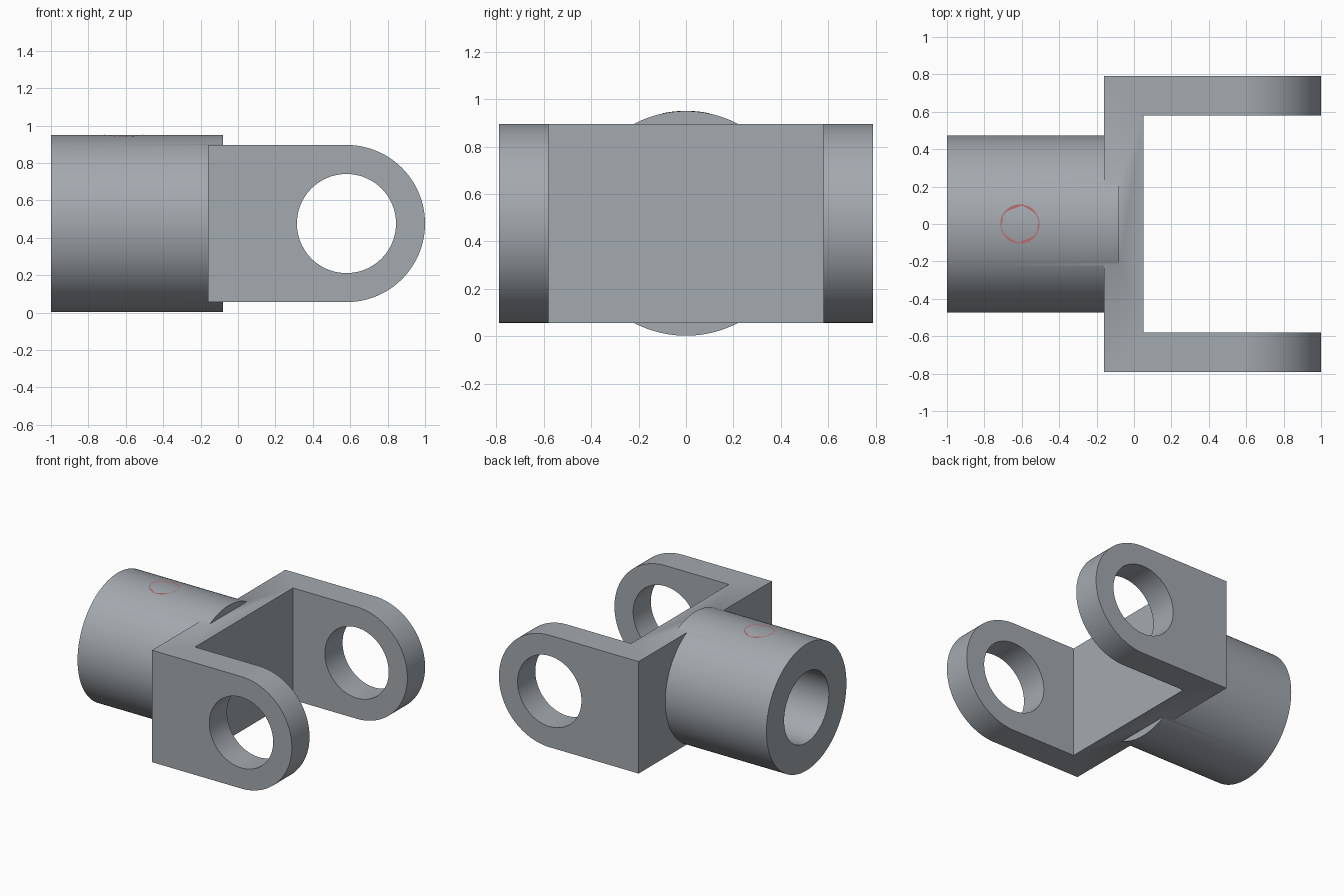
import bpy, bmesh, math
from mathutils import Vector

if "Cube" in bpy.data.objects:
    bpy.data.objects.remove(bpy.data.objects["Cube"])

CZ = 0.476          # height of the shank axis and of the lug holes
R_SHANK = 0.474
R_BORE = 0.265
R_LUG = 0.42
LUG_X = 0.58


def material(name, rgb):
    m = bpy.data.materials.new(name)
    m.diffuse_color = (*rgb, 1)
    m.use_nodes = True
    m.node_tree.nodes["Principled BSDF"].inputs["Base Color"].default_value = m.diffuse_color
    return m


steel = material("steel grey", (0.37, 0.40, 0.43))
red = material("marker red", (0.50, 0.16, 0.16))


def add_object(name, bm, mat):
    bmesh.ops.recalc_face_normals(bm, faces=bm.faces)
    me = bpy.data.meshes.new(name)
    bm.to_mesh(me)
    bm.free()
    me.materials.append(mat)
    ob = bpy.data.objects.new(name, me)
    bpy.context.collection.objects.link(ob)
    return ob


def prism(name, points, offset):
    """Extrude a closed 3D outline along an offset."""
    bm = bmesh.new()
    face = bm.faces.new([bm.verts.new(p) for p in points])
    ext = bmesh.ops.extrude_face_region(bm, geom=[face])
    moved = [v for v in ext["geom"] if isinstance(v, bmesh.types.BMVert)]
    bmesh.ops.translate(bm, verts=moved, vec=offset)
    return add_object(name, bm, steel)


def rod_x(name, r, x0, x1, n=128):
    ring = [(x0, r * math.cos(2 * math.pi * i / n), CZ + r * math.sin(2 * math.pi * i / n))
            for i in range(n)]
    return prism(name, ring, (x1 - x0, 0, 0))


def boolean(target, tool, operation):
    mod = target.modifiers.new(operation.lower(), 'BOOLEAN')
    mod.operation, mod.object, mod.solver = operation, tool, 'EXACT'
    bpy.context.view_layer.objects.active = target
    bpy.ops.object.modifier_apply(modifier=mod.name)
    bpy.data.objects.remove(tool)


# Fork: rounded side profile, extruded across the full width
arc = [math.radians(-90 + 180 * i / 64) for i in range(65)]
side = [(-0.16, -0.79, CZ - R_LUG)]
side += [(LUG_X + R_LUG * math.cos(a), -0.79, CZ + R_LUG * math.sin(a)) for a in arc]
side += [(-0.16, -0.79, CZ + R_LUG)]
yoke = prism("clevis_yoke", side, (0, 1.58, 0))

# Slot between the two lugs
slot = [(0.05, -0.58, -1), (2, -0.58, -1), (2, 0.58, -1), (0.05, 0.58, -1)]
boolean(yoke, prism("slot_cutter", slot, (0, 0, 3)), 'DIFFERENCE')

# Cross hole through both lugs
hole = [(LUG_X + R_BORE * math.cos(2 * math.pi * i / 96), -1,
         CZ + R_BORE * math.sin(2 * math.pi * i / 96)) for i in range(96)]
boolean(yoke, prism("hole_cutter", hole, (0, 2, 0)), 'DIFFERENCE')

# Hollow round shank, let into the back of the yoke
boolean(yoke, rod_x("shank", R_SHANK, -1, -0.08), 'UNION')
boolean(yoke, rod_x("bore_cutter", R_BORE, -1.2, -0.16), 'DIFFERENCE')

# Round red mark wrapped over the top of the shank
bm = bmesh.new()
bmesh.ops.create_circle(bm, cap_ends=True, segments=64, radius=0.105)
for _ in range(5):
    bmesh.ops.inset_region(bm, faces=[f for f in bm.faces if len(f.verts) > 4], thickness=0.018)
for v in bm.verts:
    x, y = v.co.x - 0.61, v.co.y
    v.co = Vector((x, y, CZ + math.sqrt((R_SHANK + 0.001) ** 2 - y * y)))
mark = add_object("top_mark", bm, red)
if mark.data.polygons[0].normal.z < 0:
    mark.data.flip_normals()

for ob in (yoke, mark):
    bpy.ops.object.select_all(action='DESELECT')
    ob.select_set(True)
    bpy.context.view_layer.objects.active = ob
    bpy.ops.object.shade_smooth_by_angle(angle=math.radians(30))
